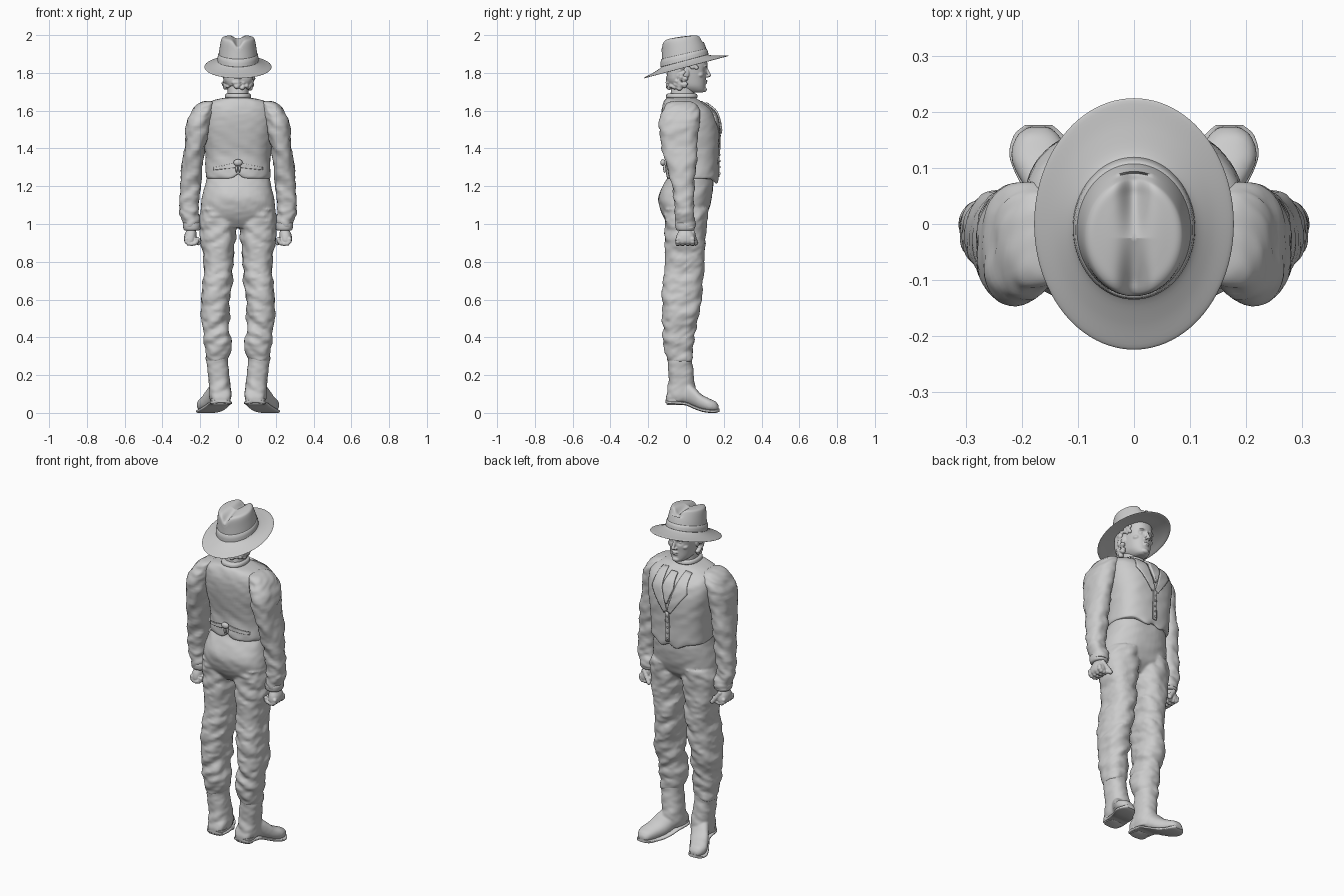
import bpy, bmesh, math, random
from mathutils import Vector, Matrix, noise
from mathutils.bvhtree import BVHTree

random.seed(4)
if "Cube" in bpy.data.objects:
    bpy.data.objects.remove(bpy.data.objects["Cube"])

mat = bpy.data.materials.new("plain grey")
mat.use_nodes = True
GREY = (0.6, 0.6, 0.6, 1)
mat.diffuse_color = GREY
mat.node_tree.nodes["Principled BSDF"].inputs["Base Color"].default_value = GREY


def finish(name, bm, voxel=0, smooth=4, angle=50):
    """Turn a bmesh into a smooth-shaded object, optionally fused by remeshing."""
    bmesh.ops.recalc_face_normals(bm, faces=bm.faces)
    mesh = bpy.data.meshes.new(name)
    bm.to_mesh(mesh)
    bm.free()
    mesh.materials.append(mat)
    for p in mesh.polygons:
        p.use_smooth = True
    mesh.set_sharp_from_angle(angle=math.radians(angle))
    ob = bpy.data.objects.new(name, mesh)
    bpy.context.collection.objects.link(ob)
    if voxel:
        rm = ob.modifiers.new("fuse", "REMESH")
        rm.mode, rm.voxel_size, rm.use_smooth_shade = "VOXEL", voxel, True
        sm = ob.modifiers.new("soften", "SMOOTH")
        sm.factor, sm.iterations = 0.5, smooth
    return ob


def spline(a, b, c, d, t):
    return 0.5 * (2 * b + (c - a) * t + (2 * a - 5 * b + 4 * c - d) * t * t
                  + (3 * b - a - 3 * c + d) * t ** 3)


def loft(bm, rings, side=1, power=2.3, segs=48, sub=6, fold=0, along="z", warp=None):
    """Skin over rings of (position, x min, x max, other min, other max)."""
    rows, n = [], len(rings)
    for i in range(n - 1):
        quad = [rings[max(0, min(n - 1, i + k))] for k in (-1, 0, 1, 2)]
        for s in range(sub):
            rows.append([spline(*v, s / sub) for v in zip(*quad)])
    rows.append(rings[-1])
    loops = []
    for t, x0, x1, b0, b1 in rows:
        loop = []
        for k in range(segs):
            a = math.tau * k / segs
            c, s = math.cos(a), math.sin(a)
            c = math.copysign(abs(c) ** (2 / power), c)
            s = math.copysign(abs(s) ** (2 / power), s)
            x, b = (x0 + x1) / 2 + c * (x1 - x0) / 2, (b0 + b1) / 2 + s * (b1 - b0) / 2
            if fold:
                # Cloth creases run diagonally across the limb
                w = noise.noise(Vector((x * 9, b * 9, t * 24 + x * 14)))
                w += 0.5 * noise.noise(Vector((x * 22, b * 22, t * 50 - b * 25)))
                x, b = x + c * w * fold, b + s * w * fold
            p = Vector((x, b, t)) if along == "z" else Vector((x, t, b))
            p = warp(p) if warp else p
            loop.append(bm.verts.new((p.x * side, p.y, p.z)))
        loops.append(loop)
    for lo, hi in zip(loops, loops[1:]):
        for k in range(segs):
            j = (k + 1) % segs
            bm.faces.new((lo[k], lo[j], hi[j], hi[k]))
    bm.faces.new(loops[0])
    bm.faces.new(loops[-1])


def ball(bm, centre, radii, turn=0, detail=3):
    m = Matrix.Translation(centre) @ Matrix.Rotation(turn, 4, "Z") @ Matrix.Diagonal((*radii, 1))
    bmesh.ops.create_icosphere(bm, subdivisions=detail, radius=1, matrix=m)


def even(rings):
    """Expand (z, half width, y min, y max) into centred rings."""
    return [(z, -w, w, a, b) for z, w, a, b in rings]


# Trousers: pelvis and both legs fused together
LEG = [(.27, .055, .16, -.09, .03), (.32, .04, .175, -.11, .04), (.36, .03, .18, -.122, .04),
       (.42, .04, .185, -.12, .045), (.5, .045, .195, -.122, .065), (.6, .04, .195, -.127, .083),
       (.7, .03, .185, -.12, .09), (.8, .024, .182, -.11, .098), (.9, .016, .194, -.113, .102),
       (1, .007, .207, -.11, .11), (1.08, .01, .2, -.12, .115)]
PELVIS = even([(.98, .1, -.08, .05), (1.03, .185, -.115, .1), (1.08, .196, -.138, .122),
               (1.14, .19, -.146, .136), (1.2, .176, -.125, .145), (1.25, .163, -.095, .145),
               (1.29, .15, -.085, .14)])
bm = bmesh.new()
loft(bm, PELVIS, fold=.004)
for side in (1, -1):
    loft(bm, LEG, side, fold=.013)
finish("trousers", bm, .007, 4)

# Boots: shaft, foot, sole and heel for each side
SHAFT = [(.06, .04, .145, -.095, .035), (.12, .036, .155, -.1, .05), (.18, .045, .158, -.092, .045),
         (.25, .05, .163, -.095, .036), (.32, .052, .165, -.095, .032)]
FOOT = [(-.106, .065, .115, .06, .085), (-.09, .042, .138, .052, .12), (-.05, .036, .145, .05, .15),
        (0, .045, .155, .045, .17), (.04, .062, .178, .028, .14), (.08, .085, .203, .013, .1),
        (.12, .112, .218, .006, .078), (.155, .13, .21, .006, .062), (.173, .15, .19, .012, .04)]
SOLE = [(y * 1.02, a - .004, b + .004, z - .006, z + .012) for y, a, b, z, _ in FOOT]
HEEL = [(.042, .045, .14, -.1, -.03), (.05, .042, .142, -.104, -.025), (.075, .038, .145, -.106, -.02)]
for side, word in ((1, "left"), (-1, "right")):
    bm = bmesh.new()
    loft(bm, SHAFT, side, fold=.006)
    loft(bm, FOOT, side, fold=.002, along="y")
    finish(word + "_boot", bm, .006, 4)
    bm = bmesh.new()
    loft(bm, SOLE, side, power=4, along="y")
    loft(bm, HEEL, side, power=3, sub=2)
    finish(word + "_sole", bm)

# Waistcoat body with a pointed front hem and notched back hem
VEST = even([(1.24, .16, -.092, .16), (1.255, .17, -.104, .17), (1.35, .172, -.1, .172),
             (1.44, .185, -.115, .176), (1.53, .195, -.128, .172), (1.59, .196, -.13, .152),
             (1.63, .178, -.122, .11), (1.655, .13, -.112, .07), (1.668, .07, -.1, .05)])


def hem(p):
    low = max(0, 1 - (p.z - 1.24) / .08)
    if p.y > .05:
        p.z -= low * .028 * math.exp(-((abs(p.x) - .045) / .04) ** 2)
    elif p.y < -.04:
        p.z += low * .025 * math.exp(-(p.x / .02) ** 2)
    return p


bm = bmesh.new()
loft(bm, VEST, power=2.5, segs=80, fold=.004, warp=hem)
bm.faces.ensure_lookup_table()
body = BVHTree.FromBMesh(bm)
finish("waistcoat", bm)


def patch(name, left, right, facing=1, thick=.006, sides=(1,)):
    """Cloth strip between two (x, z) polylines, laid onto the waistcoat."""
    bm = bmesh.new()
    for side in sides:
        rows, steps = [], 10
        for i in range(len(left) - 1):
            for s in range(steps + (i == len(left) - 2)):
                a = Vector(left[i]).lerp(Vector(left[i + 1]), s / steps)
                b = Vector(right[i]).lerp(Vector(right[i + 1]), s / steps)
                row = []
                for k in range(7):
                    q = a.lerp(b, k / 6)
                    hit = body.ray_cast(Vector((q.x * side, facing, q.y)), Vector((0, -facing, 0)))[0]
                    y = hit.y if hit else facing * .05
                    row.append(bm.verts.new((q.x * side, y + facing * thick * .6, q.y)))
                rows.append(row)
        for lo, hi in zip(rows, rows[1:]):
            for k in range(6):
                bm.faces.new((lo[k], lo[k + 1], hi[k + 1], hi[k]))
    ob = finish(name, bm)
    mod = ob.modifiers.new("cloth", "SOLIDIFY")
    mod.thickness, mod.offset = thick, 0


patch("lapels", [(.055, 1.65), (.035, 1.55), (0, 1.43)], [(.095, 1.645), (.115, 1.55), (.02, 1.42)],
      sides=(1, -1))
patch("front_placket", [(-.012, 1.43), (-.012, 1.25)], [(.012, 1.43), (.012, 1.25)])
patch("cravat", [(-.02, 1.64), (-.035, 1.57), (-.004, 1.48)], [(.02, 1.64), (.035, 1.57), (.004, 1.48)],
      thick=.014)
patch("back_strap", [(-.13, 1.3), (0, 1.325), (.13, 1.3)], [(-.13, 1.285), (0, 1.3), (.13, 1.285)], -1)

# Gathered knot on the back strap and front buttons
bm = bmesh.new()
ball(bm, (0, -.122, 1.325), (.024, .014, .018))
for x in (-.008, .008):
    ball(bm, (x, -.113, 1.295), (.006, .008, .024))
finish("back_knot", bm)
bm = bmesh.new()
for i in range(5):
    ball(bm, (0, .178, 1.4 - i * .033), (.006, .006, .006), detail=2)
finish("buttons", bm)

# Sleeves, cuffs and curled hands
ARM = [(.98, .2, .288, -.05, .04), (1.01, .2, .297, -.058, .046), (1.06, .206, .312, -.058, .046),
       (1.12, .207, .309, -.062, .045), (1.2, .2, .302, -.076, .046), (1.3, .19, .297, -.1, .052),
       (1.4, .172, .286, -.126, .058), (1.5, .155, .276, -.14, .068), (1.57, .135, .262, -.136, .076),
       (1.615, .12, .235, -.12, .065), (1.643, .12, .2, -.095, .04), (1.652, .14, .17, -.05, .01)]
CUFF = [(.965, .21, .28, -.044, .036), (.972, .2, .288, -.053, .044), (1, .197, .292, -.056, .046),
        (1.008, .205, .285, -.05, .04)]
PALM = [(.895, .235, .275, -.045, .04), (.91, .222, .285, -.054, .048), (.94, .22, .284, -.05, .044),
        (.97, .222, .272, -.036, .03), (1, .225, .27, -.03, .025)]
KNUCKLES = [(.274, .92), (.272, .906), (.262, .896), (.245, .894), (.228, .898), (.217, .908), (.214, .92)]
for side, word in ((1, "left"), (-1, "right")):
    bm = bmesh.new()
    loft(bm, ARM, side, fold=.011)
    finish(word + "_sleeve", bm)
    bm = bmesh.new()
    loft(bm, CUFF, side, sub=3)
    finish(word + "_cuff", bm)
    bm = bmesh.new()
    loft(bm, PALM, side)
    for f in range(4):
        for x, z in KNUCKLES:
            ball(bm, (x * side, -.043 + f * .026, z), (.012, .0135, .012), detail=2)
    for s in range(6):
        ball(bm, ((.25 - s * .008) * side, .036 + s * .003, .955 - s * .011), (.013, .013, .014), detail=2)
    finish(word + "_hand", bm, .004, 2)

# Neck and layered collar
bm = bmesh.new()
loft(bm, even([(1.64, .06, -.09, .05), (1.7, .055, -.08, .045), (1.76, .055, -.07, .05)]))
finish("neck", bm)
bm = bmesh.new()
for z, w in ((1.645, .076), (1.667, .07)):
    loft(bm, even([(z, w - .006, -.1, .055), (z + .006, w, -.106, .062), (z + .02, w - .003, -.102, .058),
                   (z + .025, w - .012, -.09, .046)]), sub=3)
finish("collar", bm)


# Head with sunken eyes, nose, brow, lips, chin and ears fused together
def sockets(p):
    if p.y > .02:
        p.y -= .014 * math.exp(-((abs(p.x) - .029) / .014) ** 2 - ((p.z - 1.818) / .012) ** 2)
    return p


bm = bmesh.new()
loft(bm, even([(1.695, .025, .02, .085), (1.705, .042, -.02, .1), (1.73, .06, -.06, .103),
               (1.77, .069, -.08, .105), (1.81, .074, -.088, .11), (1.85, .076, -.09, .113),
               (1.89, .072, -.085, .105), (1.93, .05, -.06, .07)]), warp=sockets)
for i in range(6):
    ball(bm, (0, .107 + i * .0035, 1.824 - i * .0075), (.007 + i * .0008, .009, .009), detail=2)
ball(bm, (0, .096, 1.712), (.022, .015, .014))
ball(bm, (0, .106, 1.757), (.02, .008, .005))
ball(bm, (0, .105, 1.746), (.017, .008, .005))
for s in (1, -1):
    ball(bm, (s * .01, .114, 1.782), (.008, .009, .007))
    ball(bm, (s * .029, .101, 1.835), (.02, .012, .006), -s * .3)
    ball(bm, (s * .028, .09, 1.817), (.012, .011, .009))
    ball(bm, (s * .045, .073, 1.79), (.02, .02, .015))
    ball(bm, (s * .077, 0, 1.797), (.008, .017, .027))
finish("head", bm, .0035, 3)

# Curly hair: locks around the back and temples
bm = bmesh.new()
loft(bm, even([(1.73, .055, -.09, -.01), (1.77, .078, -.1, -.01), (1.85, .084, -.1, .01)]), sub=4)
for i in range(150):
    a = random.uniform(math.pi * .97, math.pi * 2.03)
    z = random.uniform(1.715, 1.85)
    tuck = 1 - max(0, 1.76 - z) * 3.5
    r = random.uniform(.009, .016)
    ball(bm, (.078 * math.cos(a) * tuck, -.008 + .085 * math.sin(a), z), (r, r, r * .8), a, 2)
for i in range(24):
    s = random.choice((1, -1))
    ball(bm, (s * .075, random.uniform(.01, .06), random.uniform(1.825, 1.86)), (.009, .012, .012), detail=2)
finish("hair", bm, .004, 1)


# Wide-brimmed hat, tilted, with a creased crown
def tilt(p):
    up = min(1, max(0, (p.z - 1.88) / .09))
    if p.z > 1.95:
        ends = .3 + .7 * min(1, abs(p.y + .025) / .08)
        p.z -= up * .036 * ends * math.exp(-(p.x / .022) ** 2)
    p.z += p.y * (.264 - .13 * up)
    return p


bm = bmesh.new()
loft(bm, even([(1.87, .04, -.05, .05), (1.855, .095, -.115, .1), (1.842, .14, -.17, .17),
               (1.83, .172, -.216, .216), (1.834, .175, -.22, .22), (1.846, .14, -.176, .172),
               (1.864, .109, -.132, .12), (1.885, .104, -.129, .112), (1.93, .098, -.128, .1),
               (1.975, .09, -.128, .084), (1.99, .081, -.117, .073), (1.994, .06, -.09, .05),
               (1.996, .03, -.055, .015), (1.996, .004, -.028, -.02)]),
     power=2, segs=96, sub=5, warp=tilt)
finish("hat", bm)
bm = bmesh.new()
loft(bm, even([(1.866, .1, -.122, .11), (1.867, .109, -.134, .119), (1.9, .105, -.133, .111),
               (1.902, .098, -.124, .104)]), power=2, segs=96, sub=2, warp=tilt)
finish("hat_band", bm)
